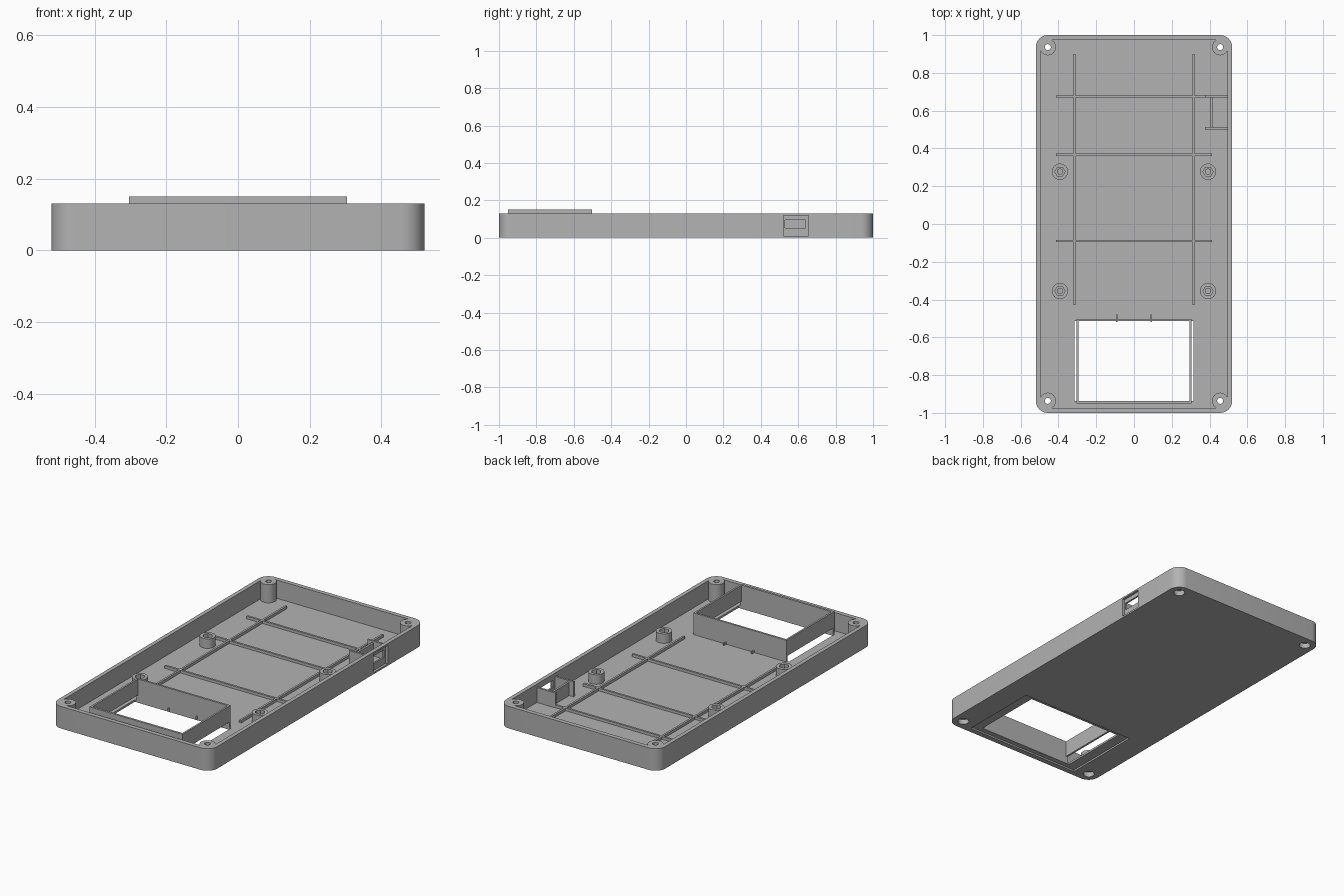
import bpy, bmesh, math

if "Cube" in bpy.data.objects:
    bpy.data.objects.remove(bpy.data.objects["Cube"], do_unlink=True)

grey = bpy.data.materials.new("matte_grey")
grey.use_nodes = True
colour = (0.45, 0.45, 0.45, 1)
grey.diffuse_color = colour
grey.node_tree.nodes["Principled BSDF"].inputs["Base Color"].default_value = colour

HALF_X, HALF_Y, HEIGHT = 0.52, 1.0, 0.13
FLOOR = 0.022
SCREW_X, SCREW_Y = 0.456, 0.936


def prism(name, outline, z0, z1):
    """Extrude a closed outline from z0 up to z1."""
    bm = bmesh.new()
    face = bm.faces.new([bm.verts.new((x, y, z0)) for x, y in outline])
    ext = bmesh.ops.extrude_face_region(bm, geom=[face])
    top = [v for v in ext["geom"] if isinstance(v, bmesh.types.BMVert)]
    bmesh.ops.translate(bm, verts=top, vec=(0, 0, z1 - z0))
    bmesh.ops.recalc_face_normals(bm, faces=bm.faces)
    mesh = bpy.data.meshes.new(name)
    bm.to_mesh(mesh)
    bm.free()
    mesh.materials.append(grey)
    obj = bpy.data.objects.new(name, mesh)
    bpy.context.collection.objects.link(obj)
    return obj


def box(name, x0, x1, y0, y1, z0, z1):
    return prism(name, [(x0, y0), (x1, y0), (x1, y1), (x0, y1)], z0, z1)


def cylinder(name, x, y, r, z0, z1, sides=32):
    ring = [math.tau * i / sides for i in range(sides)]
    return prism(name, [(x + r * math.cos(a), y + r * math.sin(a)) for a in ring], z0, z1)


def rounded(name, hx, hy, r, z0, z1, steps=8):
    pts = []
    for quarter, (sx, sy) in enumerate([(1, 1), (-1, 1), (-1, -1), (1, -1)]):
        for i in range(steps + 1):
            a = (quarter + i / steps) * math.pi / 2
            pts.append((sx * (hx - r) + r * math.cos(a), sy * (hy - r) + r * math.sin(a)))
    return prism(name, pts, z0, z1)


def combine(target, tool, operation="DIFFERENCE"):
    """Apply a boolean and discard the tool."""
    mod = target.modifiers.new("cut", "BOOLEAN")
    mod.operation, mod.solver, mod.object = operation, "EXACT", tool
    bpy.context.view_layer.objects.active = target
    bpy.ops.object.modifier_apply(modifier=mod.name)
    bpy.data.objects.remove(tool, do_unlink=True)


def smooth(obj):
    bpy.ops.object.select_all(action="DESELECT")
    obj.select_set(True)
    bpy.context.view_layer.objects.active = obj
    bpy.ops.object.shade_smooth_by_angle(angle=math.radians(30))


corners = [(sx * SCREW_X, sy * SCREW_Y) for sx in (-1, 1) for sy in (-1, 1)]

# Tray with rounded corners and screw posts
tray = rounded("tray", HALF_X, HALF_Y, 0.064, 0, HEIGHT)
combine(tray, rounded("cavity", HALF_X - 0.024, HALF_Y - 0.026, 0.04, FLOOR, 0.3))
for x, y in corners:
    combine(tray, cylinder("post", x, y, 0.043, FLOOR / 2, HEIGHT), "UNION")
for x, y in corners:
    combine(tray, cylinder("screw_hole", x, y, 0.016, -0.1, 0.3))
    combine(tray, cylinder("screw_head_hole", x, y, 0.031, -0.1, 0.03))

# Display opening, with a shallow recess on the underside
combine(tray, box("display_recess", -0.375, 0.375, -0.968, -0.488, -0.1, 0.01))
combine(tray, box("display_opening", -0.314, 0.314, -0.938, -0.514, -0.1, 0.06))

# Side port: shallow outer pocket, then a slot through the wall
combine(tray, box("port_pocket", 0.506, 0.6, 0.52, 0.655, 0.01, 0.12))
combine(tray, box("port_slot", 0.44, 0.6, 0.53, 0.64, 0.052, 0.095))
smooth(tray)

# Display frame: the side walls hang above the floor
RIM = 0.15
box("frame_front", -0.304, 0.304, -0.951, -0.938, 0.012, RIM)
box("frame_back", -0.304, 0.304, -0.514, -0.502, 0.012, RIM)
for side, sx in (("left", 1), ("right", -1)):
    x0, x1 = sorted((sx * 0.293, sx * 0.304))
    box("frame_" + side, x0, x1, -0.94, -0.512, 0.055, RIM)
    box("cable_tab_" + side, sx * 0.092 - 0.004, sx * 0.092 + 0.004,
        -0.52, -0.48, 0.015, 0.034)

# Stiffening ribs on the floor
RIB = 0.006
RIB_TOP = FLOOR + 0.016
for sx in (-1, 1):
    box("long_rib", sx * 0.315 - RIB, sx * 0.315 + RIB, -0.43, 0.9, FLOOR - 0.005, RIB_TOP)
for y in (-0.09, 0.367, 0.675):
    box("cross_rib", -0.412, 0.412, y - RIB, y + RIB, FLOOR - 0.005, RIB_TOP)

# Standoffs with hexagonal nut pockets
for x in (-0.392, 0.392):
    for y in (-0.355, 0.277):
        standoff = cylinder("standoff", x, y, 0.043, FLOOR - 0.005, 0.078)
        combine(standoff, cylinder("nut_pocket", x, y, 0.027, 0.05, 0.2, 6))
        combine(standoff, cylinder("bore", x, y, 0.014, 0.03, 0.2, 24))
        smooth(standoff)

# Holder behind the port
for y in (0.507, 0.677):
    box("port_side_plate", 0.375, 0.5, y - RIB, y + RIB, FLOOR - 0.005, 0.11)
box("port_back_plate", 0.404, 0.416, 0.51, 0.675, FLOOR - 0.005, 0.1)
